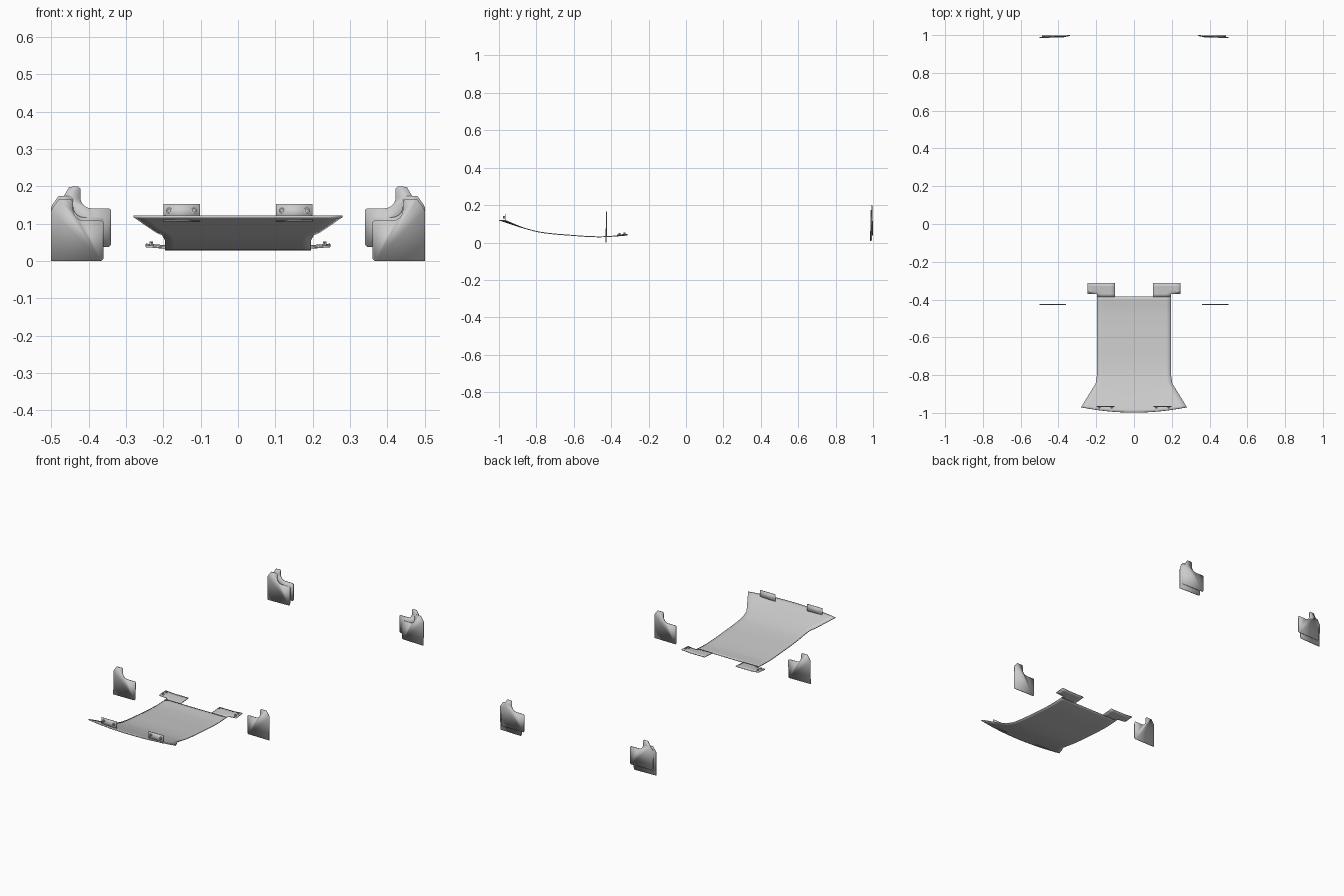
import bpy, bmesh, math
from mathutils import Matrix

if "Cube" in bpy.data.objects:
    bpy.data.objects.remove(bpy.data.objects["Cube"])


def finish(name, bm, thickness=0.0):
    bmesh.ops.remove_doubles(bm, verts=bm.verts, dist=1e-5)
    bmesh.ops.recalc_face_normals(bm, faces=bm.faces)
    me = bpy.data.meshes.new(name)
    bm.to_mesh(me)
    bm.free()
    ob = bpy.data.objects.new(name, me)
    bpy.context.collection.objects.link(ob)
    if thickness:
        m = ob.modifiers.new("thickness", 'SOLIDIFY')
        m.thickness = thickness
        m.offset = 0
    bpy.context.view_layer.objects.active = ob
    ob.select_set(True)
    bpy.ops.object.shade_smooth_by_angle(angle=math.radians(30))
    ob.select_set(False)
    return ob


def interp(pts, t):
    for (a, va), (b, vb) in zip(pts, pts[1:]):
        if t <= b:
            return va + (vb - va) * max(0, (t - a) / (b - a))
    return pts[-1][1]


def grid(bm, f, nu, nv):
    vs = [[bm.verts.new(f(i / nu, j / nv)) for j in range(nv + 1)] for i in range(nu + 1)]
    for i in range(nu):
        for j in range(nv):
            bm.faces.new((vs[i][j], vs[i + 1][j], vs[i + 1][j + 1], vs[i][j + 1]))


def arc(cx, cz, r, a0, a1, n=6):
    return [(cx + r * math.cos(math.radians(a0 + (a1 - a0) * i / n)),
             cz + r * math.sin(math.radians(a0 + (a1 - a0) * i / n))) for i in range(n + 1)]


def plate(name, outline, y, side, yaw=0.0, pitch=0.0, dz=0.0, pivot=(0, 0)):
    # upright sheet from an (x, z) outline
    bm = bmesh.new()
    bm.faces.new([bm.verts.new((x - pivot[0], 0, z - pivot[1])) for x, z in outline])
    rot = Matrix.Rotation(math.radians(yaw), 4, 'Z') @ Matrix.Rotation(math.radians(pitch), 4, 'X')
    bmesh.ops.transform(bm, matrix=Matrix.Translation((pivot[0], y, pivot[1] + dz)) @ rot, verts=bm.verts)
    bmesh.ops.scale(bm, vec=(side, 1, 1), verts=bm.verts)
    return finish(name, bm, 0.004)


def bolt(name, x, y, z, upright):
    # hexagon head on a round washer
    bm = bmesh.new()
    for r, h, n, off in ((0.0075, 0.004, 20, 0), (0.0055, 0.012, 6, 0.003)):
        m = Matrix.Translation((0, 0, off))
        bmesh.ops.create_cone(bm, cap_ends=True, segments=n, radius1=r, radius2=r, depth=h, matrix=m)
    if not upright:
        bmesh.ops.rotate(bm, matrix=Matrix.Rotation(math.pi / 2, 3, 'X'), verts=bm.verts)
    bmesh.ops.translate(bm, vec=(x, y, z), verts=bm.verts)
    finish(name, bm)


# Curved skid plate
PROFILE = [(-1.0, .121), (-.93, .097), (-.86, .075), (-.80, .059), (-.76, .052), (-.70, .045),
           (-.62, .039), (-.54, .033), (-.46, .030), (-.385, .034), (-.30, .041)]
WIDTH = [(-1.0, .28), (-.97, .28), (-.845, .203), (-.80, .196), (-.38, .195)]


def height(y):
    return sum(interp(PROFILE, y + d) for d in (-.015, 0, .015)) / 3


def skid(u, v):
    t = 2 * u - 1
    base = -.998 + .613 * v
    y = base + .028 * t * t * max(0, 1 - v / .205)
    return t * interp(WIDTH, y), y, height(base)


bm = bmesh.new()
grid(bm, skid, 16, 40)
finish("skid_plate", bm, 0.005)

# Flap outlines for the right-hand side
FLAP = ([(.36, .006), (.366, 0), (.5, 0), (.5, .135), (.496, .143), (.48, .165), (.446, .165), (.441, .157)]
        + arc(.413, .136, .028, 0, -90) + arc(.367, .101, .007, 90, 180, 4))
BACK = ([(.34, .044), (.346, .038), (.486, .038), (.486, .150), (.468, .170), (.452, .198), (.428, .2), (.422, .194)]
        + arc(.392, .171, .030, 0, -90) + arc(.347, .134, .007, 90, 180, 4))

for side, label in ((1, "right"), (-1, "left")):
    # Rear mounting tabs of the skid plate
    bm = bmesh.new()

    def tab(u, v, x0, x1, y0, y1):
        x, y = x0 + (x1 - x0) * u, y0 + (y1 - y0) * v
        return side * x, y, height(y) + .08 * max(0, x - .195)
    grid(bm, lambda u, v: tab(u, v, .10, .195, -.385, -.37), 4, 1)
    grid(bm, lambda u, v: tab(u, v, .10, .195, -.37, -.312), 4, 3)
    grid(bm, lambda u, v: tab(u, v, .195, .247, -.37, -.312), 2, 3)
    finish(label + "_rear_tab", bm, 0.005)
    for y in (-.355, -.328):
        bolt(label + "_tab_bolt", side * .232, y, height(y) + .005, True)

    # Front brackets with bolts
    plate(label + "_front_bracket", [(.102, .106), (.199, .106), (.199, .152), (.102, .152)], -.966, side)
    for x in (.118, .184):
        bolt(label + "_bracket_bolt", side * x, -.969, .135, False)

    # Mud flaps: single at the front, flap plus backing at the rear
    plate(label + "_front_flap", FLAP, -.426, side, yaw=-.8, pitch=-.8, pivot=(.43, .08))
    plate(label + "_rear_flap", FLAP, .990, side, yaw=-2, pitch=-1, dz=.009, pivot=(.43, .08))
    plate(label + "_rear_backing", BACK, .995, side, yaw=-1, pitch=.8, pivot=(.42, .12))
